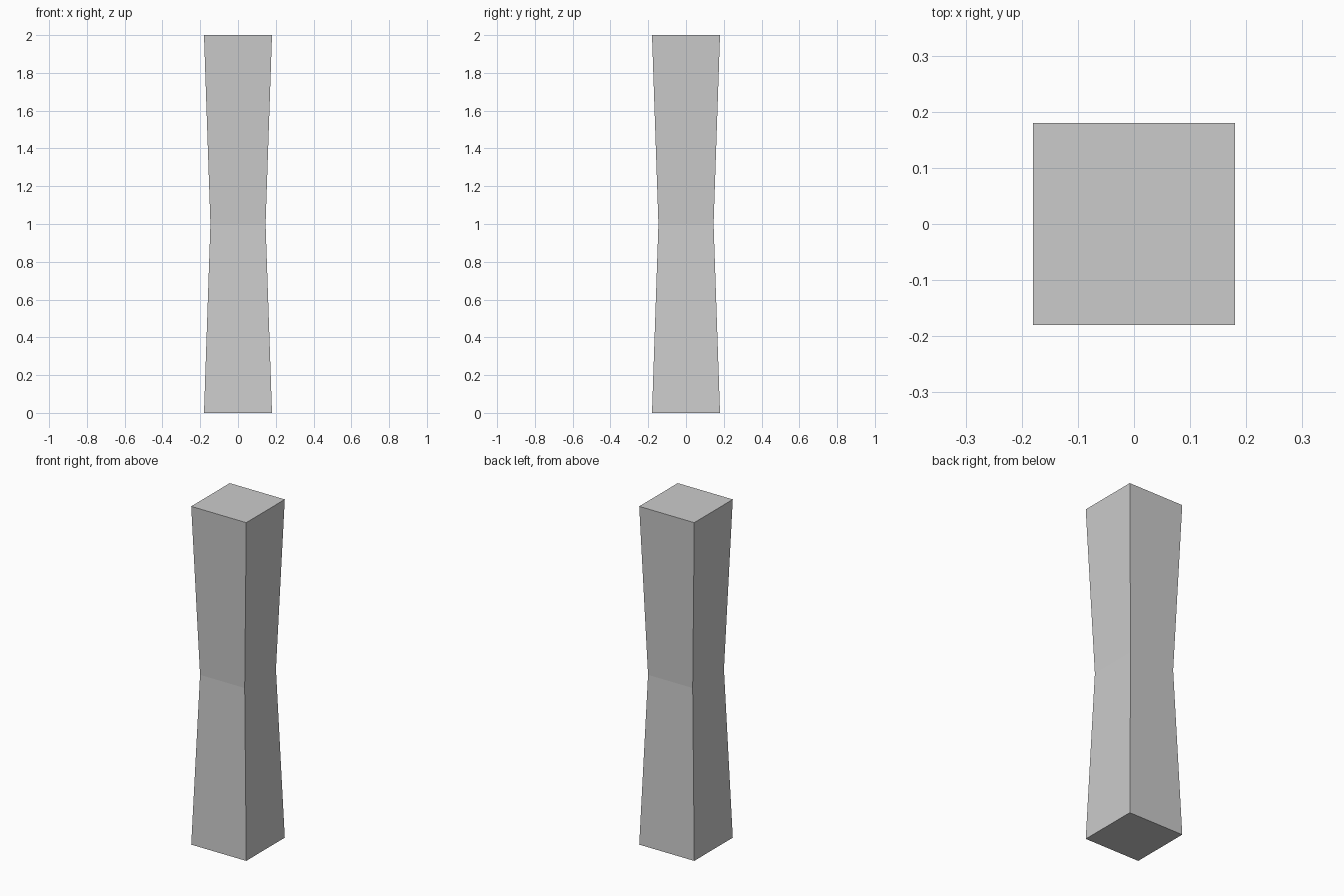
import bpy, bmesh

if "Cube" in bpy.data.objects:
    bpy.data.objects.remove(bpy.data.objects["Cube"])

# Waisted square pillar: (height, half width) of each square section
SECTIONS = [(0.0, 0.18), (1.0, 0.146), (2.0, 0.18)]

bm = bmesh.new()
rings = [[bm.verts.new((sx * h, sy * h, z))
          for sx, sy in ((-1, -1), (1, -1), (1, 1), (-1, 1))]
         for z, h in SECTIONS]

# Side walls between neighbouring sections
for lower, upper in zip(rings, rings[1:]):
    for i in range(4):
        j = (i + 1) % 4
        bm.faces.new((lower[i], lower[j], upper[j], upper[i]))

# Bottom and top caps
bm.faces.new(rings[0][::-1])
bm.faces.new(rings[-1])

mesh = bpy.data.meshes.new("pillar")
bm.to_mesh(mesh)
bm.free()
bpy.context.collection.objects.link(bpy.data.objects.new("pillar", mesh))
